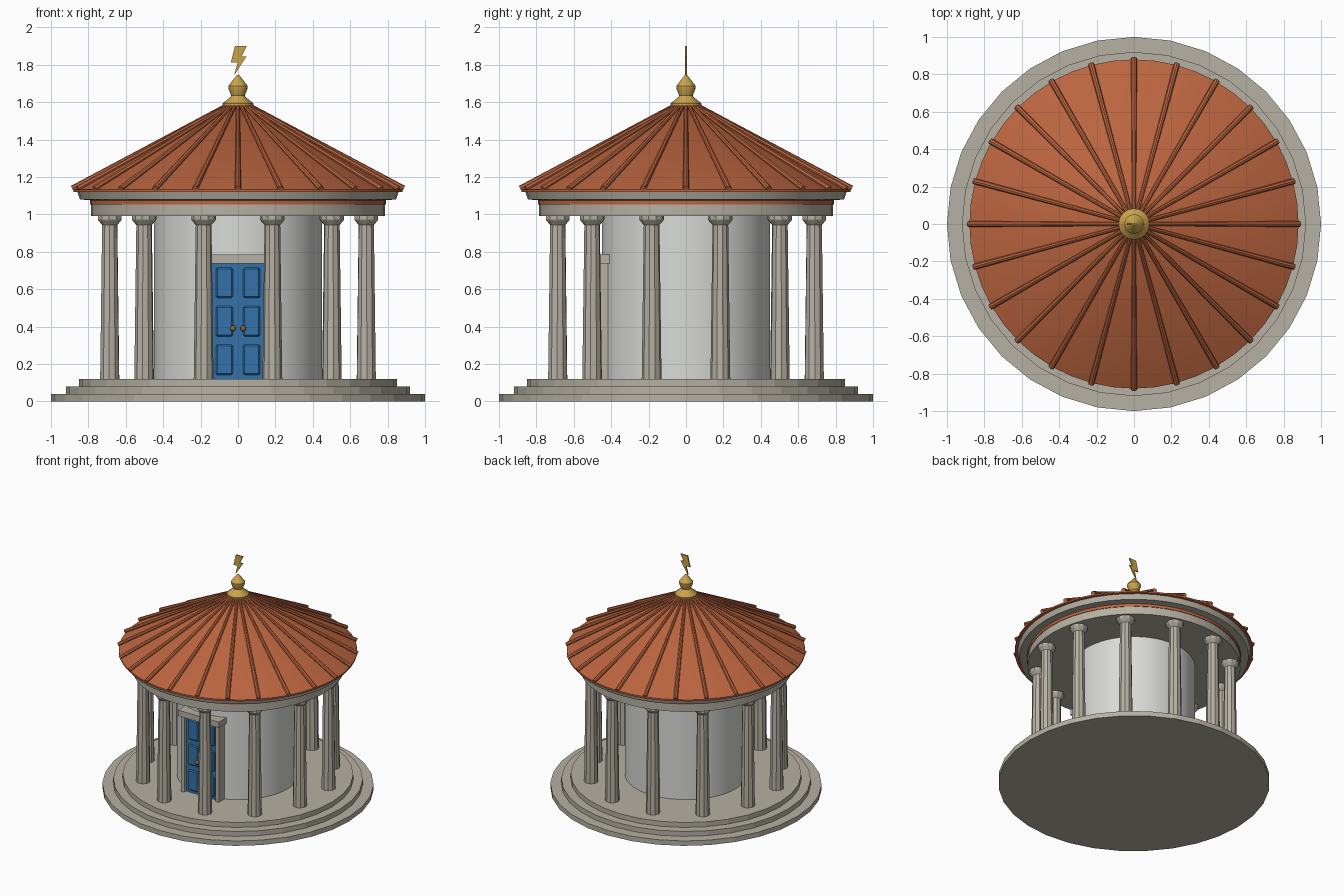
import bpy, bmesh
from math import sin, cos, pi, radians
from mathutils import Vector

cube = bpy.data.objects.get("Cube")
if cube:
    bpy.data.objects.remove(cube, do_unlink=True)


def material(name, rgb):
    m = bpy.data.materials.new(name)
    m.use_nodes = True
    m.diffuse_color = (*rgb, 1)
    m.node_tree.nodes["Principled BSDF"].inputs["Base Color"].default_value = (*rgb, 1)
    return m


STONE = material("warm stone", (0.47, 0.44, 0.37))
WALL = material("pale plaster", (0.70, 0.71, 0.68))
TILE = material("terracotta", (0.50, 0.13, 0.05))
BLUE = material("blue paint", (0.035, 0.17, 0.40))
GOLD = material("gold", (0.60, 0.37, 0.07))
BRONZE = material("dark bronze", (0.25, 0.14, 0.04))


def finish(name, bm, mat, smooth=None):
    bmesh.ops.recalc_face_normals(bm, faces=bm.faces)
    me = bpy.data.meshes.new(name)
    bm.to_mesh(me)
    bm.free()
    me.materials.append(mat)
    ob = bpy.data.objects.new(name, me)
    bpy.context.collection.objects.link(ob)
    if smooth:
        bpy.ops.object.select_all(action="DESELECT")
        ob.select_set(True)
        bpy.context.view_layer.objects.active = ob
        bpy.ops.object.shade_smooth_by_angle(angle=radians(smooth))
    return ob


def lathe(name, profile, sides, mat, smooth=None, centre=(0, 0), turn=0):
    """Closed solid of revolution from (radius, height) pairs, bottom to top."""
    bm = bmesh.new()
    rings = []
    for r, z in profile:
        angles = [turn + 2 * pi * i / sides for i in range(sides)]
        rings.append([bm.verts.new((centre[0] + r * cos(a), centre[1] + r * sin(a), z))
                      for a in angles])
    for low, high in zip(rings, rings[1:]):
        for i in range(sides):
            j = (i + 1) % sides
            bm.faces.new((low[i], low[j], high[j], high[i]))
    bm.faces.new(rings[0])
    bm.faces.new(rings[-1])
    return finish(name, bm, mat, smooth)


def box(name, x, y, z, mat, bevel=0):
    """Box from (min, max) ranges."""
    bm = bmesh.new()
    bmesh.ops.create_cube(bm, size=1)
    for v in bm.verts:
        v.co = [r[0] + (c + 0.5) * (r[1] - r[0]) for c, r in zip(v.co, (x, y, z))]
    if bevel:
        bmesh.ops.bevel(bm, geom=bm.edges[:], offset=bevel, segments=1, affect="EDGES")
    return finish(name, bm, mat)


# Stepped base and round chamber
for i, r in enumerate((1.0, 0.92, 0.85)):
    lathe(f"step_{i + 1}", [(r, 0.04 * i), (r, 0.04 * i + 0.04)], 32, STONE)
lathe("chamber_wall", [(0.45, 0.115), (0.45, 1.0)], 64, WALL, 30)

# Ring of columns, with a gap in the middle of the front
for i in range(12):
    a = radians(15 + 30 * i)
    spot = (0.71 * cos(a), 0.71 * sin(a))
    lathe(f"column_shaft_{i + 1}", [(0.053, 0.12), (0.042, 0.95)], 10, STONE,
          centre=spot, turn=a)
    lathe(f"column_capital_{i + 1}",
          [(0.042, 0.943), (0.062, 0.966), (0.066, 0.972), (0.066, 0.992)], 10, STONE,
          centre=spot, turn=a)

# Entablature, coloured band and cornice
lathe("entablature", [(0.785, 0.99), (0.785, 1.053)], 48, STONE, 30)
lathe("tile_band", [(0.79, 1.053), (0.79, 1.075)], 48, TILE, 30)
lathe("cornice", [(0.785, 1.075), (0.845, 1.08), (0.86, 1.125)], 48, STONE, 30)

# Conical roof with raised ribs
lathe("roof", [(0.88, 1.12), (0.88, 1.132), (0.02, 1.60)], 48, TILE, 30)
for i in range(24):
    a = radians(15 * i)
    out = Vector((cos(a), sin(a), 0))
    foot, head = out * 0.886 + Vector((0, 0, 1.138)), out * 0.04 + Vector((0, 0, 1.595))
    axis = head - foot
    bm = bmesh.new()
    bmesh.ops.create_cone(bm, cap_ends=True, segments=8, radius1=0.016, radius2=0.010,
                          depth=axis.length)
    bm.transform(axis.to_track_quat("Z", "Y").to_matrix().to_4x4())
    bmesh.ops.translate(bm, verts=bm.verts, vec=(foot + head) / 2)
    finish(f"roof_rib_{i + 1}", bm, TILE)

# Finial and lightning bolt
lathe("finial", [(0.083, 1.58), (0.083, 1.592), (0.04, 1.628), (0.036, 1.635),
                 (0.052, 1.675), (0.052, 1.687), (0.006, 1.745)], 16, GOLD, 25)
outline = [(-0.016, 1.90), (0.046, 1.90), (0.018, 1.843), (0.045, 1.843),
           (-0.02, 1.745), (-0.002, 1.812), (-0.038, 1.812)]
bm = bmesh.new()
face = bm.faces.new([bm.verts.new((x, -0.005, z)) for x, z in outline])
side = bmesh.ops.extrude_face_region(bm, geom=[face])["geom"]
bmesh.ops.translate(bm, verts=[v for v in side if isinstance(v, bmesh.types.BMVert)],
                    vec=(0, 0.01, 0))
finish("bolt", bm, GOLD)

# Double door with raised panels, knobs and frame
box("lintel", (-0.185, 0.185), (-0.51, -0.38), (0.737, 0.785), STONE)
for name, s in (("left", 1), ("right", -1)):
    inner, outer = sorted((s * 0.001, s * 0.142))
    box(f"{name}_door_leaf", (inner, outer), (-0.465, -0.40), (0.12, 0.737), BLUE)
    box(f"{name}_jamb", sorted((s * 0.14, s * 0.17)), (-0.49, -0.38), (0.12, 0.737), STONE)
    for row in range(3):
        z = 0.14 + 0.206 * row
        box(f"{name}_door_panel_{row + 1}", sorted((s * 0.028, s * 0.118)),
            (-0.476, -0.455), (z, z + 0.165), BLUE, 0.008)
    bm = bmesh.new()
    bmesh.ops.create_uvsphere(bm, u_segments=10, v_segments=6, radius=0.016)
    bmesh.ops.translate(bm, verts=bm.verts, vec=(s * 0.028, -0.487, 0.39))
    finish(f"{name}_knob", bm, BRONZE, 60)
